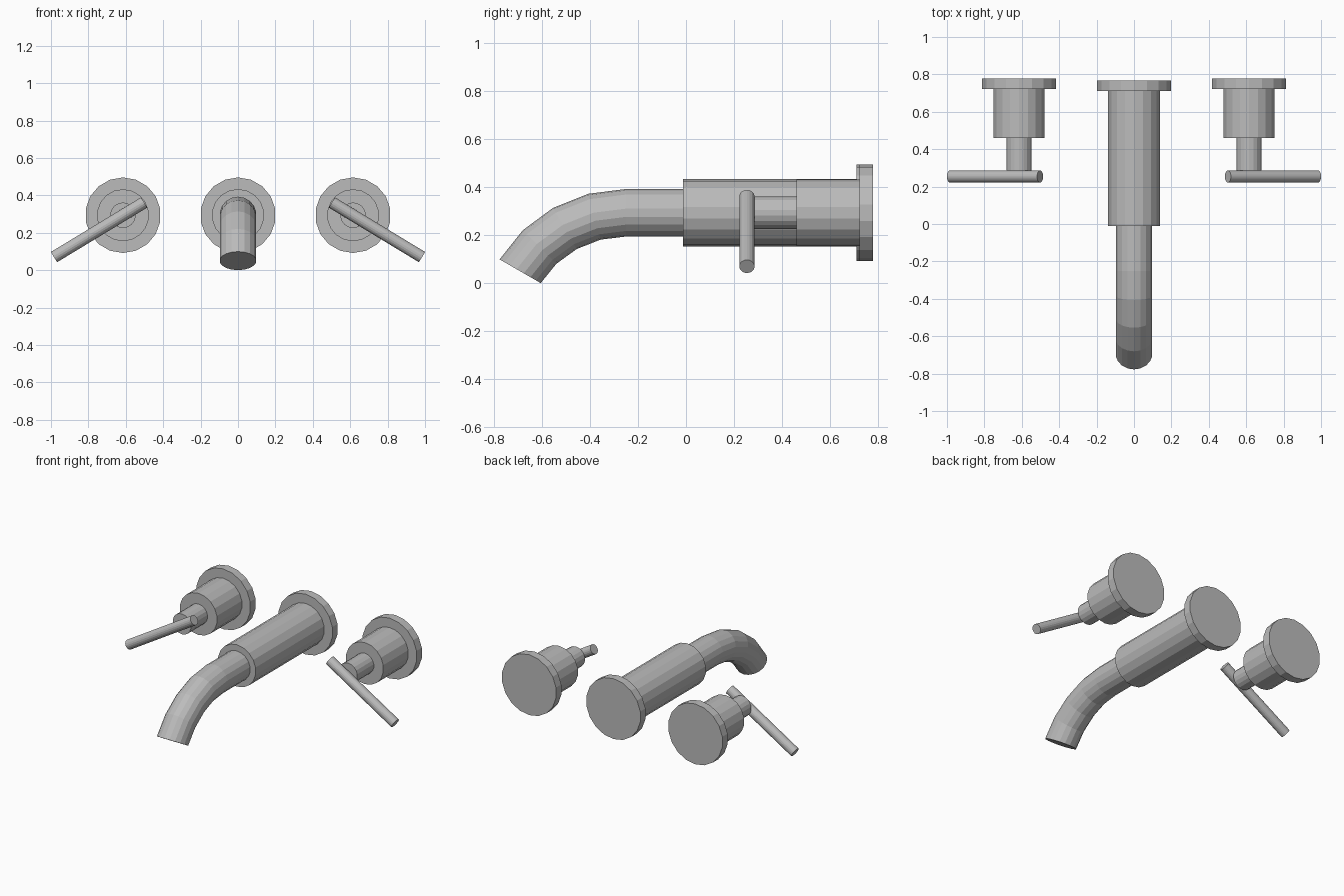
import bpy, bmesh, math
from mathutils import Vector

if "Cube" in bpy.data.objects:
    bpy.data.objects.remove(bpy.data.objects["Cube"], do_unlink=True)

SIDES = 18
AXIS_Z = 0.294      # height of all the fittings
HANDLE_X = 0.615    # distance of each handle from the spout

metal = bpy.data.materials.new("brushed_grey_metal")
metal.use_nodes = True
GREY = (0.5, 0.5, 0.5, 1)
metal.diffuse_color = GREY
metal.node_tree.nodes["Principled BSDF"].inputs["Base Color"].default_value = GREY


def tube(name, rings):
    """Capped flat-shaded tube; rings are (centre, direction, radius)."""
    bm = bmesh.new()
    loops = []
    for centre, direction, radius in rings:
        d = Vector(direction).normalized()
        side = d.cross(Vector((0, 0, 1))).normalized()
        up = side.cross(d)
        loop = []
        for i in range(SIDES):
            a = math.tau * i / SIDES
            loop.append(bm.verts.new(Vector(centre) + radius * (math.cos(a) * up + math.sin(a) * side)))
        loops.append(loop)
    for a, b in zip(loops, loops[1:]):
        for i in range(SIDES):
            j = (i + 1) % SIDES
            bm.faces.new((a[i], a[j], b[j], b[i]))
    bm.faces.new(loops[0])
    bm.faces.new(loops[-1])
    bmesh.ops.recalc_face_normals(bm, faces=bm.faces)
    mesh = bpy.data.meshes.new(name)
    bm.to_mesh(mesh)
    bm.free()
    mesh.materials.append(metal)
    obj = bpy.data.objects.new(name, mesh)
    bpy.context.collection.objects.link(obj)
    return obj


def cylinder(name, start, end, radius):
    d = Vector(end) - Vector(start)
    return tube(name, [(start, d, radius), (end, d, radius)])


def along_y(name, x, back, front, radius):
    return cylinder(name, (x, back, AXIS_Z), (x, front, AXIS_Z), radius)


# Spout: wall plate, thick sleeve and bent pipe
along_y("spout_wall_plate", 0, 0.767, 0.712, 0.202)
along_y("spout_sleeve", 0, 0.715, -0.012, 0.14)
path = [((0, 0.0, AXIS_Z), (0, -1, 0), 0.099)]
for step in range(5):
    a = math.radians(15 * step)
    centre = (0, -0.25 - 0.51 * math.sin(a), AXIS_Z - 0.488 * (1 - math.cos(a)))
    path.append((centre, (0, -math.cos(a), -math.sin(a)), 0.099))
tube("spout_pipe", path)

# Handles: wall plate, body, stem and slanted lever on each side
for side, s in (("left", 1), ("right", -1)):
    x = s * HANDLE_X
    along_y(side + "_wall_plate", x, 0.779, 0.723, 0.202)
    along_y(side + "_handle_body", x, 0.725, 0.46, 0.139)
    along_y(side + "_handle_stem", x, 0.465, 0.285, 0.068)
    cylinder(side + "_lever", (s * 0.502, 0.254, 0.362), (s * 0.984, 0.254, 0.07), 0.032)
